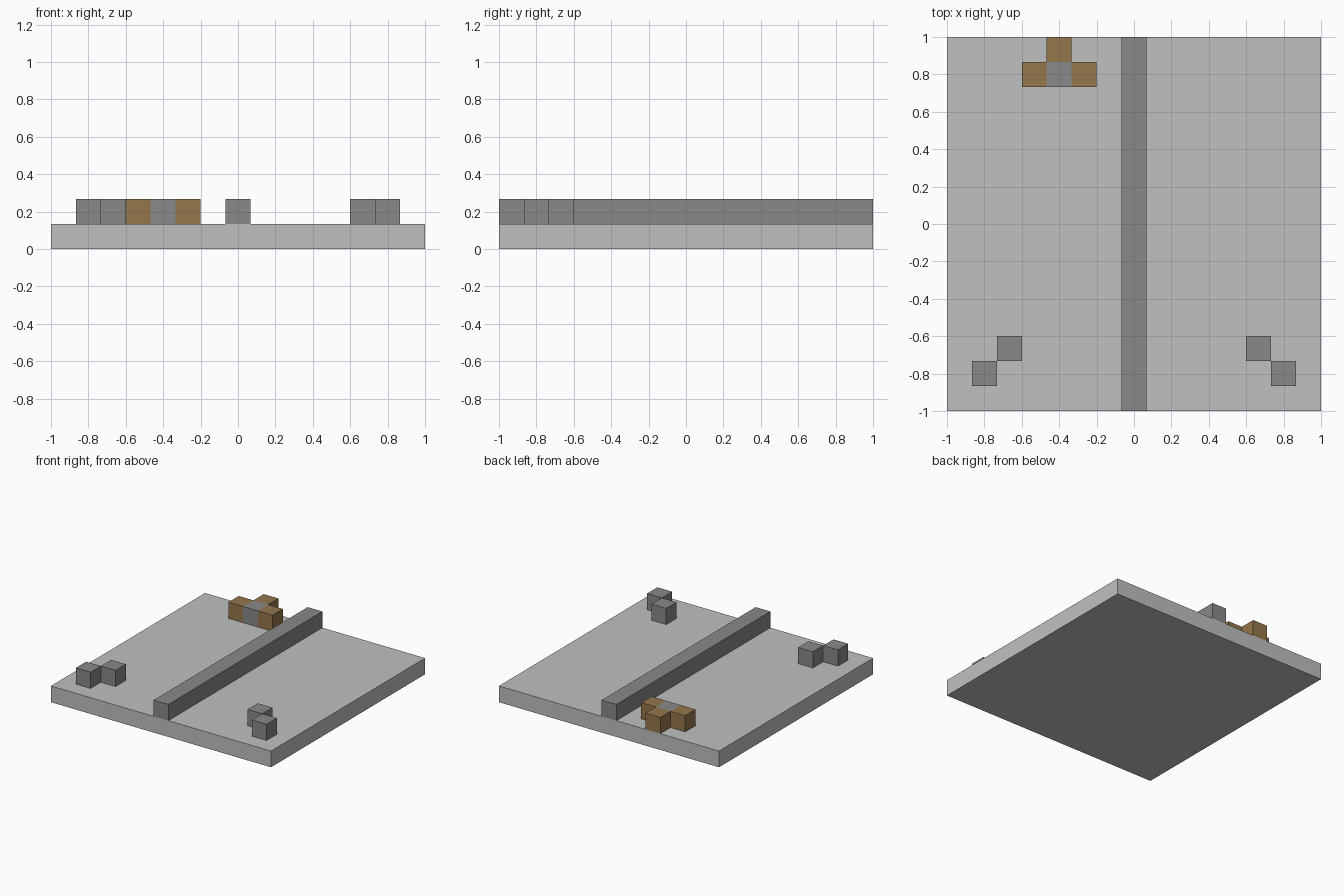
import bpy
import bmesh

UNIT = 2 / 15  # the model sits on a 15 x 15 block grid

cube = bpy.data.objects.get("Cube")
if cube:
    bpy.data.objects.remove(cube)


def material(name, srgb):
    color = [(c / 255) ** 2.2 for c in srgb] + [1]
    mat = bpy.data.materials.new(name)
    mat.use_nodes = True
    mat.diffuse_color = color
    bsdf = mat.node_tree.nodes["Principled BSDF"]
    bsdf.inputs["Base Color"].default_value = color
    bsdf.inputs["Roughness"].default_value = 0.9
    return mat


pale_stone = material("pale stone", (188, 192, 191))
grey_stone = material("grey stone", (137, 135, 135))
cool_grey = material("cool grey", (136, 137, 138))
brown_wood = material("brown wood", (147, 118, 77))


def blocks(name, rects, level, mats, pick=None):
    """Extrude grid rectangles (column, row, width, depth) up by one block."""
    bm = bmesh.new()
    for col, row, w, d in rects:
        corners = [(col, row), (col + w, row), (col + w, row + d), (col, row + d)]
        bm.faces.new([bm.verts.new((x * UNIT - 1, y * UNIT - 1, level * UNIT))
                      for x, y in corners])
    bmesh.ops.remove_doubles(bm, verts=bm.verts, dist=0.001)
    top = bmesh.ops.extrude_face_region(bm, geom=bm.faces[:], use_keep_orig=True)
    verts = [g for g in top["geom"] if isinstance(g, bmesh.types.BMVert)]
    bmesh.ops.translate(bm, verts=verts, vec=(0, 0, UNIT))
    bmesh.ops.recalc_face_normals(bm, faces=bm.faces)
    if pick:
        for face in bm.faces:
            face.material_index = pick(face.calc_center_median())
    mesh = bpy.data.meshes.new(name)
    bm.to_mesh(mesh)
    bm.free()
    for mat in mats:
        mesh.materials.append(mat)
    obj = bpy.data.objects.new(name, mesh)
    bpy.context.collection.objects.link(obj)
    return obj


# Base slab and the dividing wall along its middle
blocks("base_slab", [(0, 0, 15, 15)], 0, [pale_stone])
blocks("dividing_wall", [(7, 0, 1, 15)], 1, [grey_stone])

# Mirrored diagonal pairs of corner blocks
for step, name in ((1, "outer"), (2, "inner")):
    blocks("right_" + name + "_block", [(step, step, 1, 1)], 1, [grey_stone])
    blocks("left_" + name + "_block", [(14 - step, step, 1, 1)], 1, [grey_stone])


# Wooden T-shaped cluster with a grey core block
def is_wood(center):
    in_core_column = abs(center.x + 0.4) < UNIT * 0.45
    return 0 if in_core_column and center.y < 1 - UNIT * 1.1 else 1


blocks("wooden_cluster", [(3, 13, 1, 1), (4, 13, 1, 1), (5, 13, 1, 1), (4, 14, 1, 1)],
       1, [cool_grey, brown_wood], is_wood)
